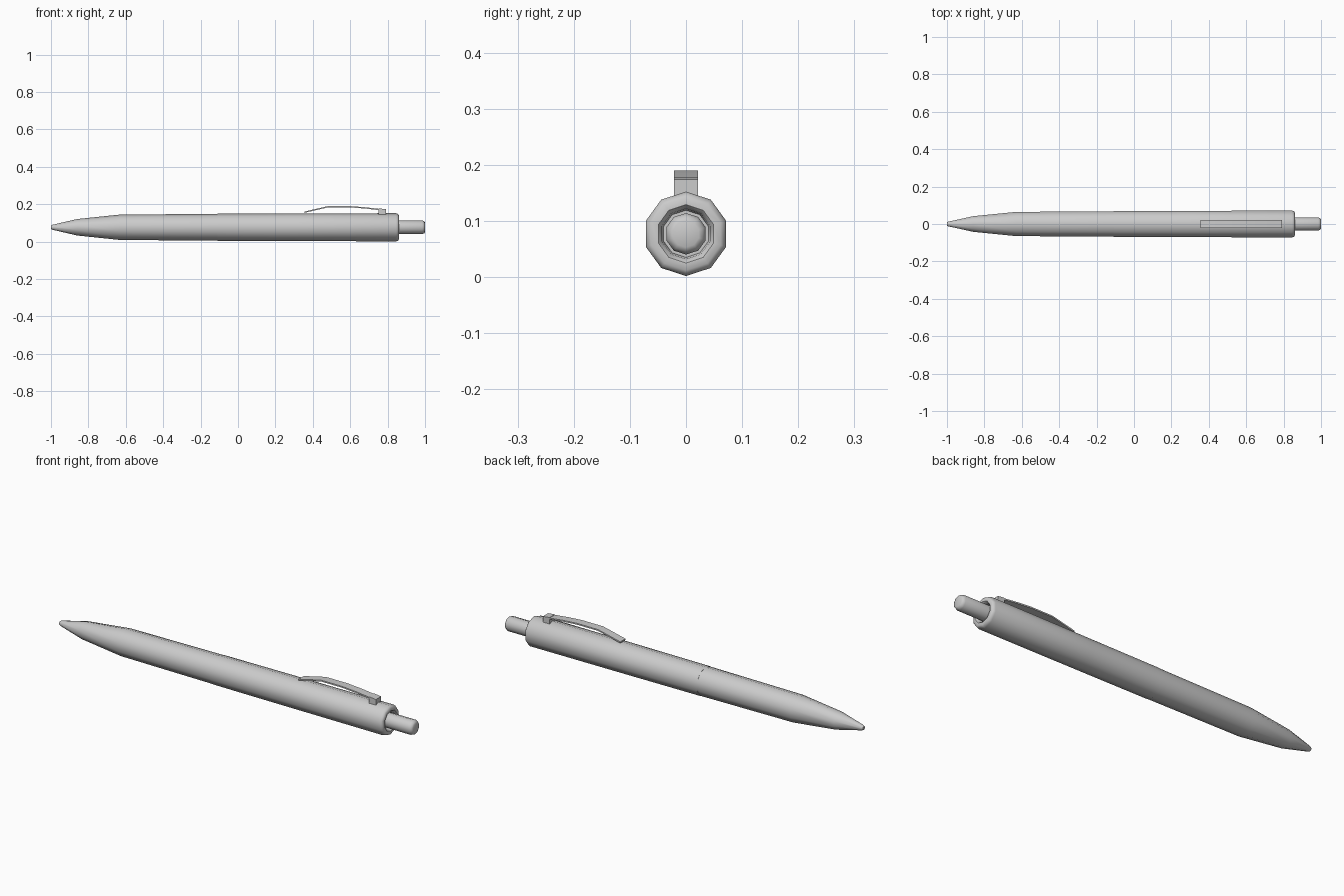
import bpy, bmesh, math

if "Cube" in bpy.data.objects:
    bpy.data.objects.remove(bpy.data.objects["Cube"])

AXIS_Z = 0.077
SIDES = 10


def finish(name, bm, angle):
    bmesh.ops.remove_doubles(bm, verts=bm.verts, dist=1e-5)
    bmesh.ops.recalc_face_normals(bm, faces=bm.faces)
    mesh = bpy.data.meshes.new(name)
    bm.to_mesh(mesh)
    bm.free()
    ob = bpy.data.objects.new(name, mesh)
    bpy.context.collection.objects.link(ob)
    bpy.ops.object.select_all(action='DESELECT')
    ob.select_set(True)
    bpy.context.view_layer.objects.active = ob
    bpy.ops.object.shade_smooth_by_angle(angle=math.radians(angle))
    return ob


def lathe(name, profile, angle=50):
    """Revolve (x, radius) points around the pen's long axis."""
    bm = bmesh.new()
    rings = []
    for x, r in profile:
        ring = []
        for i in range(SIDES):
            a = math.pi / 2 + math.tau * i / SIDES
            ring.append(bm.verts.new((x, r * math.cos(a), AXIS_Z + r * math.sin(a))))
        rings.append(ring)
    for a, b in zip(rings, rings[1:]):
        for i in range(SIDES):
            j = (i + 1) % SIDES
            bm.faces.new((a[i], a[j], b[j], b[i]))
    bm.faces.new(rings[0])
    bm.faces.new(rings[-1])
    return finish(name, bm, angle)


def extrude_side(name, outline, half_width):
    """Extrude an (x, z) outline symmetrically across y."""
    bm = bmesh.new()
    face = bm.faces.new([bm.verts.new((x, -half_width, z)) for x, z in outline])
    out = bmesh.ops.extrude_face_region(bm, geom=[face])["geom"]
    moved = [v for v in out if isinstance(v, bmesh.types.BMVert)]
    bmesh.ops.translate(bm, verts=moved, vec=(0, 2 * half_width, 0))
    return finish(name, bm, 30)


# Tapered front half of the barrel, ending in the blunt writing tip
lathe("front_barrel", [(-1.0, 0.009), (-0.993, 0.013), (-0.86, 0.044),
                       (-0.63, 0.068), (-0.11, 0.0715)])

# Rear half, with a rounded rim and a shallow recess around the button
lathe("rear_barrel", [(-0.11, 0.0725), (0.30, 0.074), (0.845, 0.0752), (0.855, 0.072),
                      (0.86, 0.065), (0.86, 0.052), (0.852, 0.045), (0.83, 0.042)])

# Push button
lathe("push_button", [(0.82, 0.037), (0.985, 0.037), (0.996, 0.032), (1.0, 0.024)])

# Bowed pocket clip
path = [(0.355, 0.154), (0.48, 0.183), (0.60, 0.183), (0.68, 0.177), (0.785, 0.165)]
upper = [(x, z + 0.007) for x, z in reversed(path)]
extrude_side("clip", path + upper, 0.021)

# Block joining the clip to the barrel
extrude_side("clip_mount", [(0.752, 0.14), (0.79, 0.14), (0.79, 0.174), (0.752, 0.178)], 0.0212)
